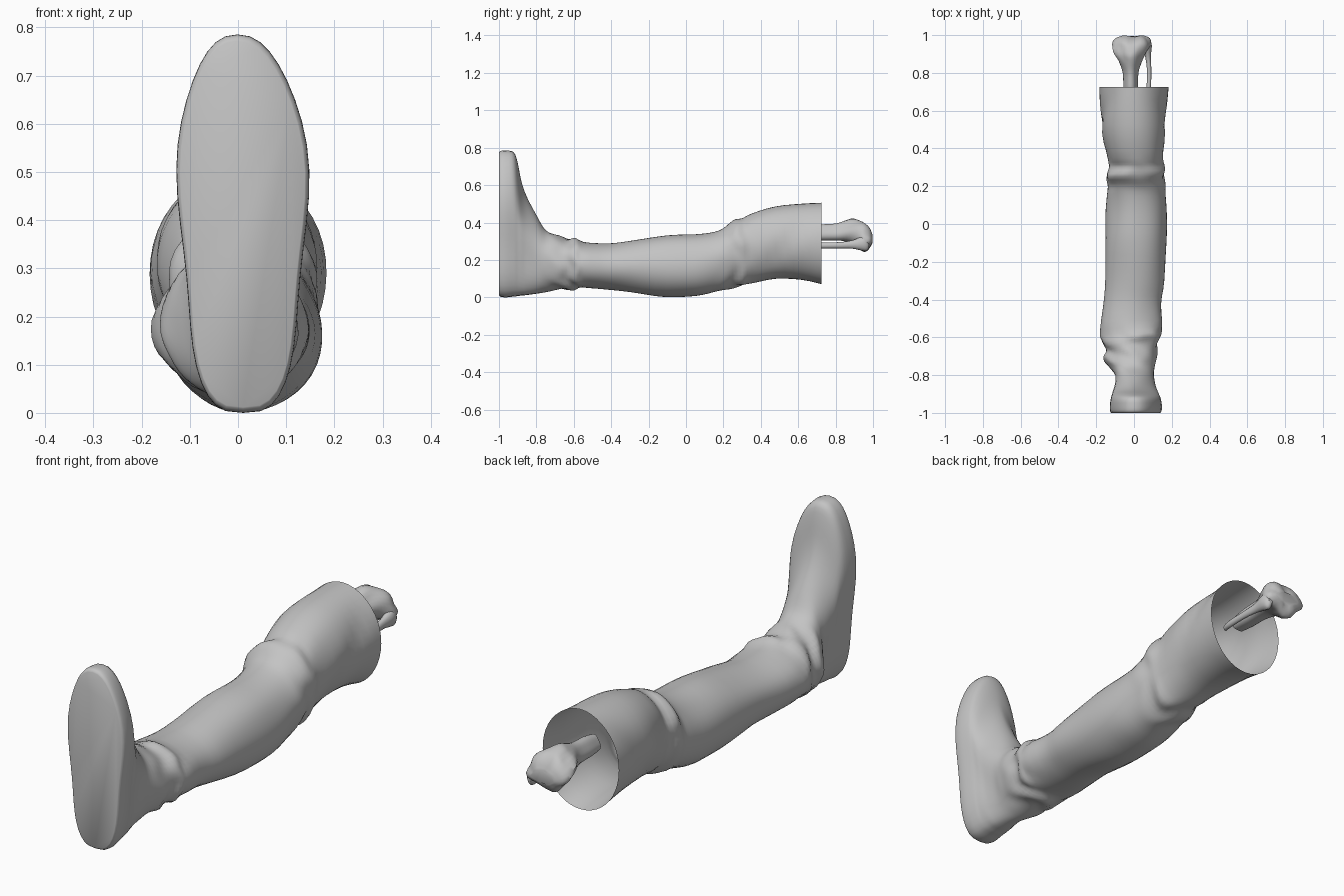
import bpy, bmesh, math
from mathutils import Vector, noise

cube = bpy.data.objects.get("Cube")
if cube:
    bpy.data.objects.remove(cube, do_unlink=True)

grey = bpy.data.materials.new("plain grey")
grey.use_nodes = True
COLOUR = (0.55, 0.55, 0.55, 1)
grey.diffuse_color = COLOUR
grey.node_tree.nodes["Principled BSDF"].inputs["Base Color"].default_value = COLOUR


def smooth_rows(rows, steps):
    """Catmull-Rom interpolation between section rows."""
    out = []
    for i in range(len(rows) - 1):
        a, b, c, d = (rows[max(0, min(len(rows) - 1, i + k))] for k in (-1, 0, 1, 2))
        for s in range(steps):
            t = s / steps
            out.append([q + t / 2 * (r - p + t * (2 * p - 5 * q + 4 * r - u + t * (3 * (q - r) + u - p)))
                        for p, q, r, u in zip(a, b, c, d)])
    return out + [rows[-1]]


def loft(name, rows, shape, sides=44, steps=3, cap_end=True, angle=40):
    """Skin rings along y; rows hold y, x low, x high, z low, z high."""
    bm = bmesh.new()
    rings = []
    for row in smooth_rows(rows, steps):
        rings.append([bm.verts.new(shape(row, math.tau * k / sides)) for k in range(sides)])
    for a, b in zip(rings, rings[1:]):
        for k in range(sides):
            n = (k + 1) % sides
            bm.faces.new((a[k], a[n], b[n], b[k]))
    bm.faces.new(rings[0][::-1])
    if cap_end:
        bm.faces.new(rings[-1])
    bmesh.ops.recalc_face_normals(bm, faces=bm.faces)
    mesh = bpy.data.meshes.new(name)
    bm.to_mesh(mesh)
    bm.free()
    obj = bpy.data.objects.new(name, mesh)
    bpy.context.collection.objects.link(obj)
    mesh.materials.append(grey)
    bpy.ops.object.select_all(action="DESELECT")
    obj.select_set(True)
    bpy.context.view_layer.objects.active = obj
    bpy.ops.object.shade_smooth_by_angle(angle=math.radians(angle))
    return obj


def bump(v, centre, width):
    return math.exp(-((v - centre) / width) ** 2)


def clamp(v):
    return max(0, min(1, v))


def boot_shape(row, t):
    y, x0, x1, z0, z1 = row
    c, s = math.cos(t), math.sin(t)
    # Footprint: blunt heel, narrow waist, wide ball, ridged instep
    foot = clamp((-0.76 - y) / 0.1)
    instep = clamp((y + 0.93) / 0.06)
    power = 0.66 if c < 0 else 0.86 + 0.35 * instep
    side = math.copysign(abs(s) ** (1 + foot * (power - 1)), s)
    width = 1 + foot * (0.09 * bump(c, 0.45, 0.4) - 0.1 * bump(c, -0.35, 0.4))
    toe_in = -0.012 * foot * max(c, 0) ** 2
    # Uneven cloth folds gathered at the ankle and knee
    ankle = bump(y, -0.64, 0.08)
    knee = bump(y, 0.27, 0.07)
    patch = noise.noise(Vector((s * 1.3, y * 4, c * 1.3)))
    fold = 0.008 * ankle * math.sin(55 * y + 3 * s + 5 * patch)
    fold += 0.006 * knee * math.sin(45 * y + 2 * c + 4 * patch)
    fold += 0.008 * patch * bump(y, 0, 0.6)
    # Diagonal crease on each flank of the upper leg
    fold -= 0.011 * s * s * bump(y - 0.16 * c, 0.54, 0.06)
    slant = 0.03 * ankle * s
    x = (x0 + x1) / 2 + (x1 - x0) / 2 * side * width + fold * s + toe_in
    z = (z0 + z1) / 2 + (z1 - z0) / 2 * c + fold * c
    return x, y + slant, max(z, 0)


# Boot and trouser leg, from the sole to the open top
loft("boot_leg", [
    (-1.0, -0.115, 0.136, 0.012, 0.772), (-0.99, -0.122, 0.143, 0.003, 0.783),
    (-0.96, -0.123, 0.145, 0.0, 0.785), (-0.92, -0.118, 0.138, 0.005, 0.775),
    (-0.9, -0.113, 0.13, 0.007, 0.72), (-0.88, -0.108, 0.122, 0.01, 0.62),
    (-0.85, -0.1, 0.112, 0.013, 0.535), (-0.8, -0.1, 0.105, 0.02, 0.44),
    (-0.76, -0.128, 0.11, 0.026, 0.37), (-0.72, -0.155, 0.118, 0.032, 0.34),
    (-0.68, -0.157, 0.125, 0.036, 0.325), (-0.64, -0.155, 0.132, 0.04, 0.315),
    (-0.6, -0.167, 0.14, 0.04, 0.315), (-0.55, -0.18, 0.15, 0.05, 0.295),
    (-0.42, -0.162, 0.142, 0.042, 0.287), (-0.3, -0.152, 0.16, 0.03, 0.3),
    (-0.1, -0.152, 0.175, 0.004, 0.33), (0.05, -0.148, 0.178, 0.007, 0.337),
    (0.15, -0.142, 0.172, 0.028, 0.352), (0.2, -0.138, 0.168, 0.04, 0.372),
    (0.25, -0.15, 0.163, 0.05, 0.418), (0.3, -0.132, 0.164, 0.06, 0.42),
    (0.35, -0.14, 0.154, 0.072, 0.45), (0.48, -0.172, 0.167, 0.098, 0.487),
    (0.62, -0.18, 0.174, 0.092, 0.5), (0.725, -0.183, 0.184, 0.07, 0.506),
], boot_shape, cap_end=False, angle=50)


def tibia_shape(row, t):
    y, x0, x1, z0, z1 = row
    c, s = math.cos(t), math.sin(t)
    # Triangular shaft swelling into a lobed head with a notched crown
    head = clamp((y - 0.82) / 0.1)
    r = 1 + 0.1 * math.cos(3 * t) * (1 - head)
    r += 0.07 * head * math.sin(4 * t + 0.5) + 0.06 * head * math.sin(5 * t + 30 * y)
    return ((x0 + x1) / 2 + (x1 - x0) / 2 * s * r, y - 0.012 * head * bump(s, 0, 0.3),
            (z0 + z1) / 2 + (z1 - z0) / 2 * c * r)


def round_shape(row, t):
    y, x0, x1, z0, z1 = row
    return ((x0 + x1) / 2 + (x1 - x0) / 2 * math.sin(t), y,
            (z0 + z1) / 2 + (z1 - z0) / 2 * math.cos(t))


# Large shin bone
loft("shin_bone", [
    (0.66, -0.05, 0.015, 0.305, 0.375), (0.72, -0.055, 0.02, 0.3, 0.385),
    (0.8, -0.058, 0.022, 0.3, 0.39), (0.86, -0.08, 0.04, 0.295, 0.407),
    (0.9, -0.1, 0.06, 0.278, 0.415), (0.94, -0.106, 0.083, 0.258, 0.408),
    (0.965, -0.105, 0.085, 0.25, 0.395), (0.985, -0.092, 0.075, 0.262, 0.37),
    (0.997, -0.06, 0.05, 0.285, 0.34),
], tibia_shape, sides=28)

# Slim outer bone
loft("outer_bone", [
    (0.68, 0.06, 0.08, 0.265, 0.29), (0.72, 0.066, 0.09, 0.262, 0.292),
    (0.82, 0.068, 0.092, 0.262, 0.295), (0.89, 0.058, 0.09, 0.26, 0.305),
    (0.94, 0.048, 0.095, 0.25, 0.325), (0.965, 0.053, 0.09, 0.248, 0.32),
    (0.978, 0.062, 0.08, 0.265, 0.295),
], round_shape, sides=14)
